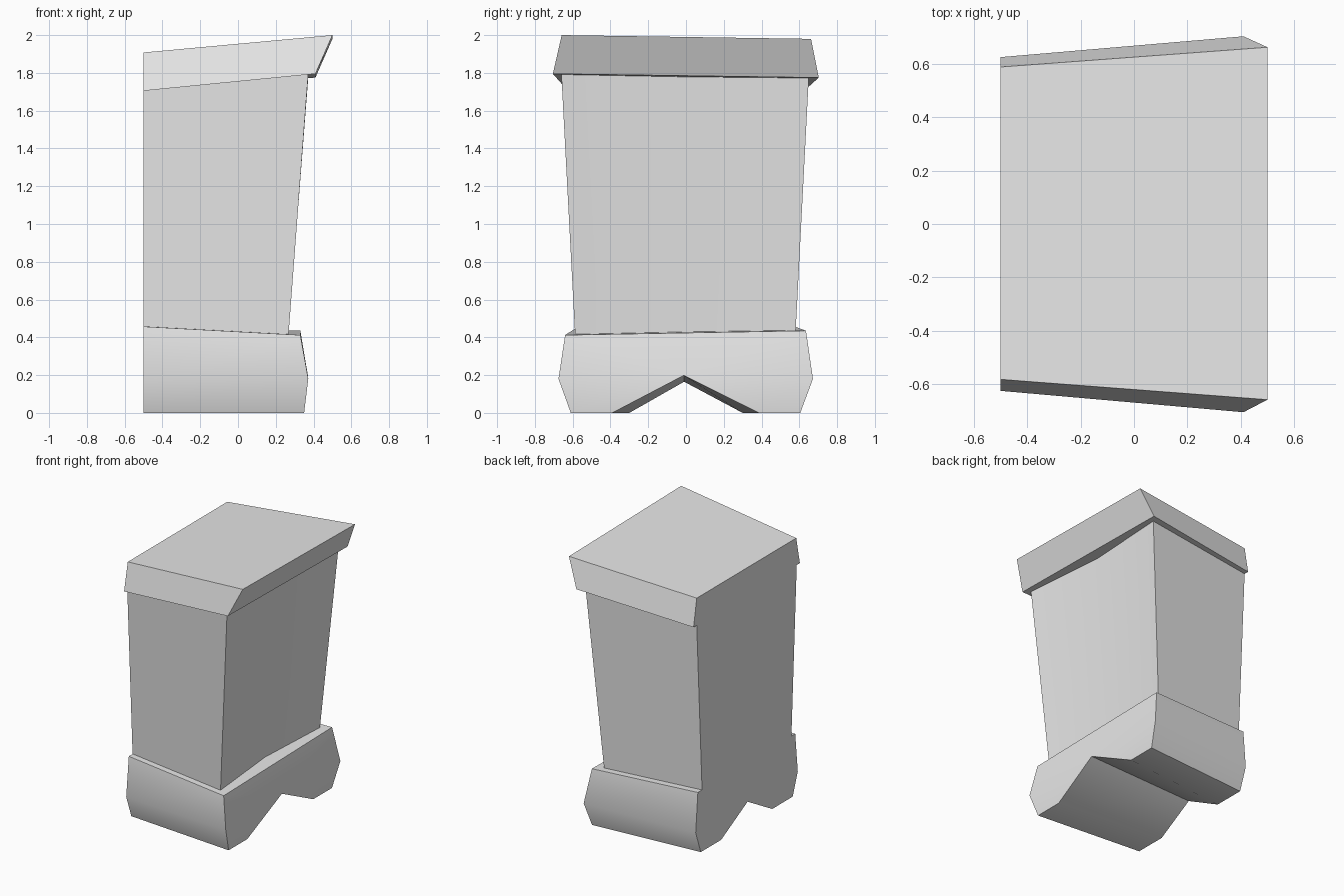
import bpy, bmesh, math

if "Cube" in bpy.data.objects:
    bpy.data.objects.remove(bpy.data.objects["Cube"])

stone = bpy.data.materials.new("grey stone")
stone.diffuse_color = (0.8, 0.8, 0.8, 1)
stone.use_nodes = True
stone.node_tree.nodes["Principled BSDF"].inputs["Base Color"].default_value = stone.diffuse_color
LEFT = -0.5


def loft(name, left, right, end_faces):
    """Bridge a (y, z) profile on the flat left end to an (x, y, z) profile on the right."""
    bm = bmesh.new()
    a = [bm.verts.new((LEFT, y, z)) for y, z in left]
    b = [bm.verts.new(p) for p in right]
    n = len(a)
    for i in range(n):
        j = (i + 1) % n
        bm.faces.new((a[i], a[j], b[j], b[i]))
    for f in end_faces:
        bm.faces.new([a[i] for i in reversed(f)])
        bm.faces.new([b[i] for i in f])
    bmesh.ops.recalc_face_normals(bm, faces=bm.faces[:])
    me = bpy.data.meshes.new(name)
    bm.to_mesh(me)
    bm.free()
    ob = bpy.data.objects.new(name, me)
    bpy.context.collection.objects.link(ob)
    me.materials.append(stone)
    bpy.ops.object.select_all(action='DESELECT')
    ob.select_set(True)
    bpy.context.view_layer.objects.active = ob
    bpy.ops.object.shade_smooth_by_angle(angle=math.radians(32))
    return ob


# Sloping cap slab, flaring outwards at the right and chamfered on the sides
loft("cap",
     [(-0.625, 1.705), (-0.582, 1.908), (0.588, 1.908), (0.625, 1.705)],
     [(0.41, -0.705, 1.795), (0.5, -0.658, 2.0), (0.5, 0.662, 1.98), (0.41, 0.703, 1.775)],
     [(0, 1, 2, 3)])

# Tapering shaft with a slightly hollow right face
loft("shaft",
     [(-0.525, 0.45), (-0.588, 1.71), (0, 1.71), (0.588, 1.71), (0.525, 0.45), (0, 0.45)],
     [(0.267, -0.587, 0.408), (0.372, -0.66, 1.797), (0.33, -0.005, 1.787),
      (0.372, 0.65, 1.777), (0.267, 0.58, 0.425), (0.225, -0.005, 0.415)],
     [(0, 1, 2, 5), (5, 2, 3, 4)])

# Bulging foot with a V notch underneath
loft("foot",
     [(-0.54, 0), (-0.60, 0.165), (-0.57, 0.457), (0.575, 0.457), (0.60, 0.165),
      (0.54, 0), (0.30, 0), (-0.01, 0.165), (-0.30, 0)],
     [(0.35, -0.61, 0), (0.372, -0.675, 0.18), (0.33, -0.64, 0.412), (0.33, 0.635, 0.435),
      (0.372, 0.672, 0.18), (0.35, 0.605, 0), (0.35, 0.385, 0), (0.37, -0.012, 0.198),
      (0.35, -0.39, 0)],
     [(0, 1, 7, 8), (1, 2, 3, 4, 7), (4, 5, 6, 7)])
